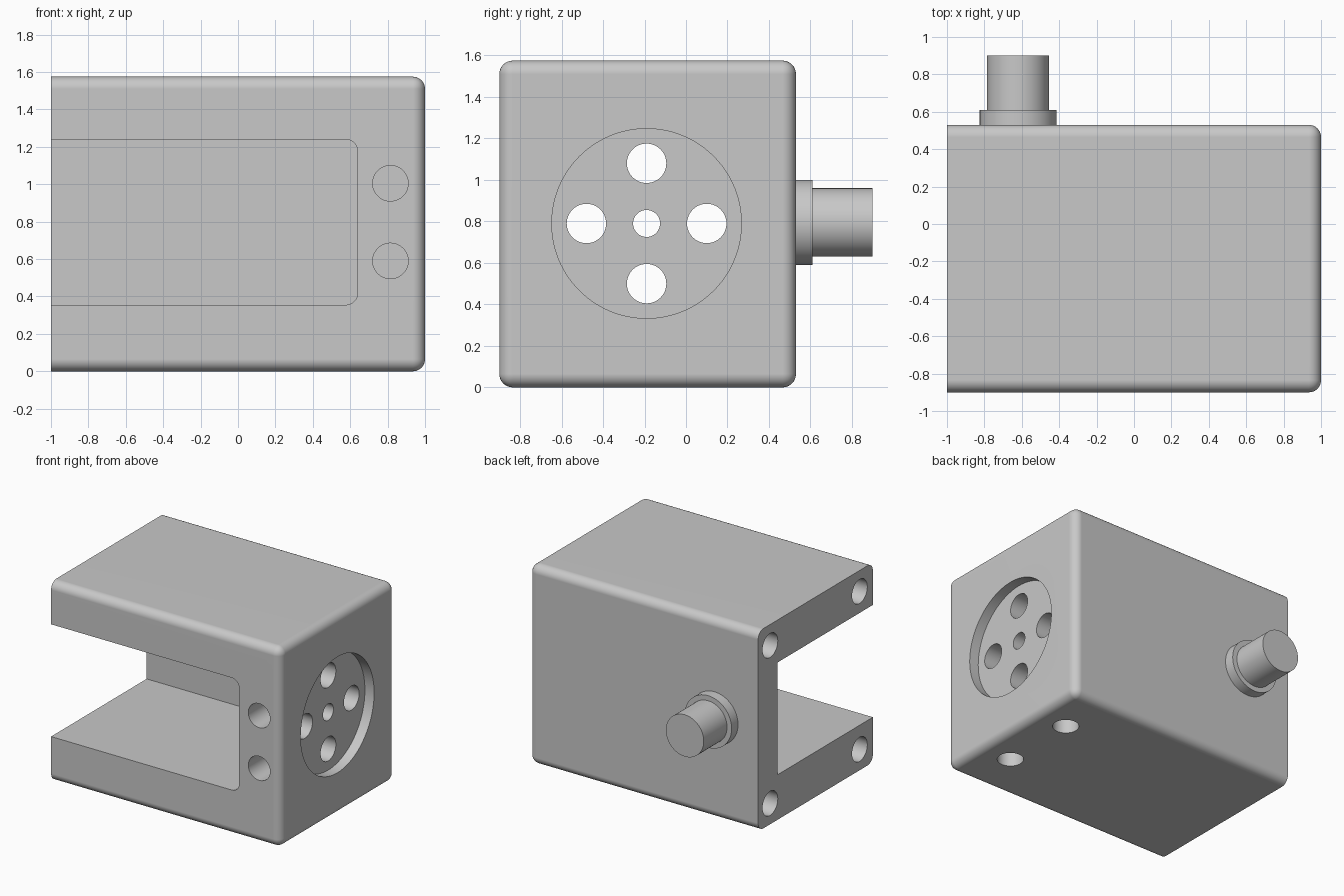
import bpy, bmesh, math
from mathutils import Matrix, Vector

default = bpy.data.objects.get("Cube")
if default:
    bpy.data.objects.remove(default, do_unlink=True)

grey = bpy.data.materials.new("light grey")
grey.use_nodes = True
colour = (0.58, 0.58, 0.58, 1)
grey.diffuse_color = colour
grey.node_tree.nodes["Principled BSDF"].inputs["Base Color"].default_value = colour


def add_object(name, bm):
    bmesh.ops.recalc_face_normals(bm, faces=bm.faces)
    mesh = bpy.data.meshes.new(name)
    bm.to_mesh(mesh)
    bm.free()
    mesh.materials.append(grey)
    obj = bpy.data.objects.new(name, mesh)
    bpy.context.collection.objects.link(obj)
    return obj


def rounded_box(name, low, high, radius, pick_edge):
    """Box between two corners, with the picked edges rounded."""
    low, high = Vector(low), Vector(high)
    bm = bmesh.new()
    bmesh.ops.create_cube(bm, size=1)
    bmesh.ops.scale(bm, vec=high - low, verts=bm.verts)
    bmesh.ops.translate(bm, vec=(low + high) / 2, verts=bm.verts)
    edges = [e for e in bm.edges if pick_edge(e.verts[0].co, e.verts[1].co)]
    bmesh.ops.bevel(bm, geom=edges, offset=radius, segments=8,
                    profile=0.5, affect='EDGES')
    return add_object(name, bm)


def cylinder(name, start, end, radius, sides=48):
    start, end = Vector(start), Vector(end)
    axis = end - start
    turn = Vector((0, 0, 1)).rotation_difference(axis).to_matrix().to_4x4()
    bm = bmesh.new()
    bmesh.ops.create_cone(bm, cap_ends=True, segments=sides, radius1=radius,
                          radius2=radius, depth=axis.length,
                          matrix=Matrix.Translation((start + end) / 2) @ turn)
    return add_object(name, bm)


def activate(obj):
    bpy.ops.object.select_all(action='DESELECT')
    obj.select_set(True)
    bpy.context.view_layer.objects.active = obj


def cut(obj, cutter):
    mod = obj.modifiers.new("cut", 'BOOLEAN')
    mod.operation = 'DIFFERENCE'
    mod.solver = 'EXACT'
    mod.object = cutter
    activate(obj)
    bpy.ops.object.modifier_apply(modifier=mod.name)
    bpy.data.objects.remove(cutter, do_unlink=True)


def smooth(obj):
    activate(obj)
    bpy.ops.object.shade_smooth_by_angle(angle=math.radians(30))
    weighted = obj.modifiers.new("weighted normals", 'WEIGHTED_NORMAL')
    weighted.keep_sharp = True


# Main block: every edge rounded except those around the open end
FRONT, BACK, TOP = -0.9, 0.53, 1.575
MID_Y, MID_Z, HOLE = -0.19, 0.79, 0.095
body = rounded_box("housing", (-1, FRONT, 0), (1, BACK, TOP), 0.065,
                   lambda a, b: max(a.x, b.x) > 0)

# Cavity open to the front and to one end
cut(body, rounded_box("cavity_cutter", (-1.3, -1.2, 0.355), (0.64, 0.29, 1.24),
                      0.065, lambda a, b: min(a.x, b.x) > 0 and abs(a.y - b.y) > 0.1))

# Round recess with one small and four larger holes into the cavity
cut(body, cylinder("recess_cutter", (0.92, MID_Y, MID_Z), (1.2, MID_Y, MID_Z), 0.457, 96))
cut(body, cylinder("centre_cutter", (0.5, MID_Y, MID_Z), (1.2, MID_Y, MID_Z), 0.065))
for i in range(4):
    y = MID_Y + 0.29 * math.cos(i * math.pi / 2)
    z = MID_Z + 0.29 * math.sin(i * math.pi / 2)
    cut(body, cylinder("ring_cutter", (0.5, y, z), (1.2, y, z), HOLE))

# Blind holes: front pair, underside pair, and four in the open end
for z in (0.59, 1.005):
    cut(body, cylinder("front_cutter", (0.815, -1.1, z), (0.815, -0.5, z), HOLE))
for y in (-0.49, 0.13):
    cut(body, cylinder("bottom_cutter", (0.75, y, -0.2), (0.75, y, 0.36), HOLE))
for y in (-0.735, 0.38):
    for z in (0.165, 1.41):
        cut(body, cylinder("end_cutter", (-1.2, y, z), (-0.6, y, z), HOLE))
smooth(body)

# Stepped pin on the back
smooth(cylinder("pin_collar", (-0.62, 0.51, 0.795), (-0.62, 0.61, 0.795), 0.205, 64))
smooth(cylinder("pin_shaft", (-0.62, 0.6, 0.795), (-0.62, 0.9, 0.795), 0.165, 64))
